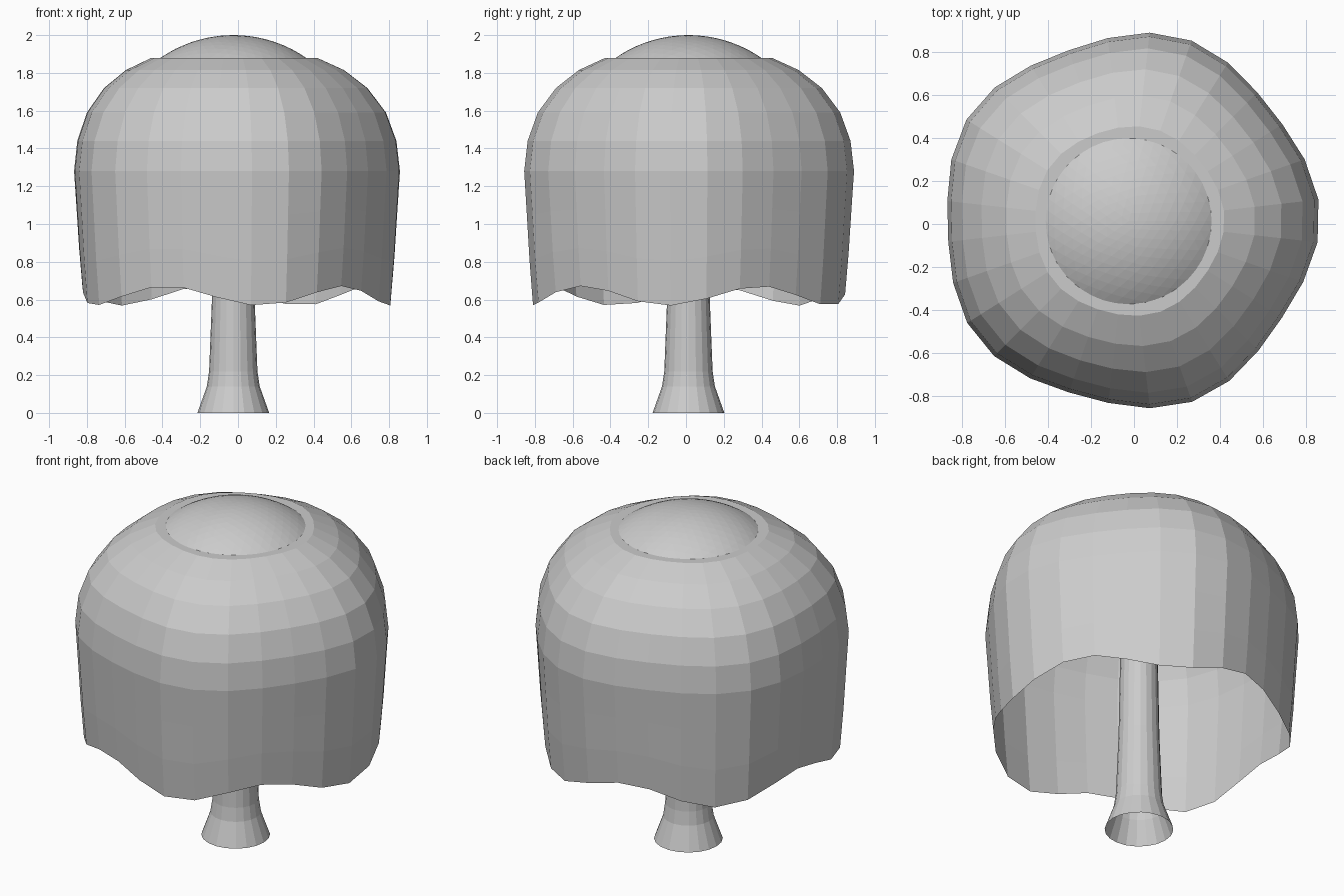
import bpy
import bmesh
from math import cos, sin, pi, radians
from mathutils import Vector

CENTRE = Vector((-0.025, 0.013, 0))

cube = bpy.data.objects.get("Cube")
if cube:
    bpy.data.objects.remove(cube, do_unlink=True)

# One plain grey for every part
grey = bpy.data.materials.new("plain grey")
grey.use_nodes = True
colour = (0.6, 0.6, 0.6, 1)
grey.diffuse_color = colour
grey.node_tree.nodes["Principled BSDF"].inputs["Base Color"].default_value = colour


def finish(bm, name):
    """Turn a bmesh into a named object placed on the shared axis."""
    bmesh.ops.recalc_face_normals(bm, faces=bm.faces)
    mesh = bpy.data.meshes.new(name)
    bm.to_mesh(mesh)
    bm.free()
    mesh.materials.append(grey)
    obj = bpy.data.objects.new(name, mesh)
    obj.location = CENTRE
    bpy.context.collection.objects.link(obj)
    return obj


def loft(bm, levels, sides, point):
    """Bridge rings of vertices; point(level, angle) gives each position."""
    rings = [[bm.verts.new(point(lv, 2 * pi * i / sides)) for i in range(sides)]
             for lv in levels]
    for a, b in zip(rings, rings[1:]):
        for i in range(sides):
            j = (i + 1) % sides
            bm.faces.new((a[i], a[j], b[j], b[i]))
    return rings


# Canopy: five-lobed shell with a flat top and a wavy open hem
def canopy_point(level, angle):
    r, z, hem = level
    a = angle + radians(6.5)
    r += 0.032 * r ** 2 * cos(5 * (a - radians(2)))
    wave = 0.62 - 0.052 * cos(5 * (a + radians(8)))
    z = z + (wave - z) * hem
    return r * cos(a), r * sin(a), z


canopy_levels = [(0.44, 1.88, 0), (0.58, 1.815, 0), (0.70, 1.72, 0),
                 (0.795, 1.59, 0), (0.848, 1.44, 0), (0.866, 1.28, 0),
                 (0.852, 1.28, 0.33), (0.838, 1.28, 0.67), (0.82, 1.28, 1)]
bm = bmesh.new()
rings = loft(bm, canopy_levels, 28, canopy_point)
bm.faces.new(rings[0])
finish(bm, "canopy")

# Top dome: shallow slice of a faceted ball
bm = bmesh.new()
bmesh.ops.create_icosphere(bm, subdivisions=5, radius=0.68)
bmesh.ops.translate(bm, verts=bm.verts, vec=(0, 0, 1.32))
bmesh.ops.bisect_plane(bm, geom=bm.verts[:] + bm.edges[:] + bm.faces[:],
                       plane_co=(0, 0, 1.87), plane_no=(0, 0, 1),
                       clear_inner=True)
finish(bm, "top_dome")

# Trunk: open tube with a flared foot
trunk_levels = [(0.19, 0), (0.14, 0.14), (0.128, 0.22), (0.113, 0.6),
                (0.104, 1.1), (0.095, 1.87)]
bm = bmesh.new()
loft(bm, trunk_levels, 20, lambda lv, a: (lv[0] * cos(a), lv[0] * sin(a), lv[1]))
finish(bm, "trunk")
